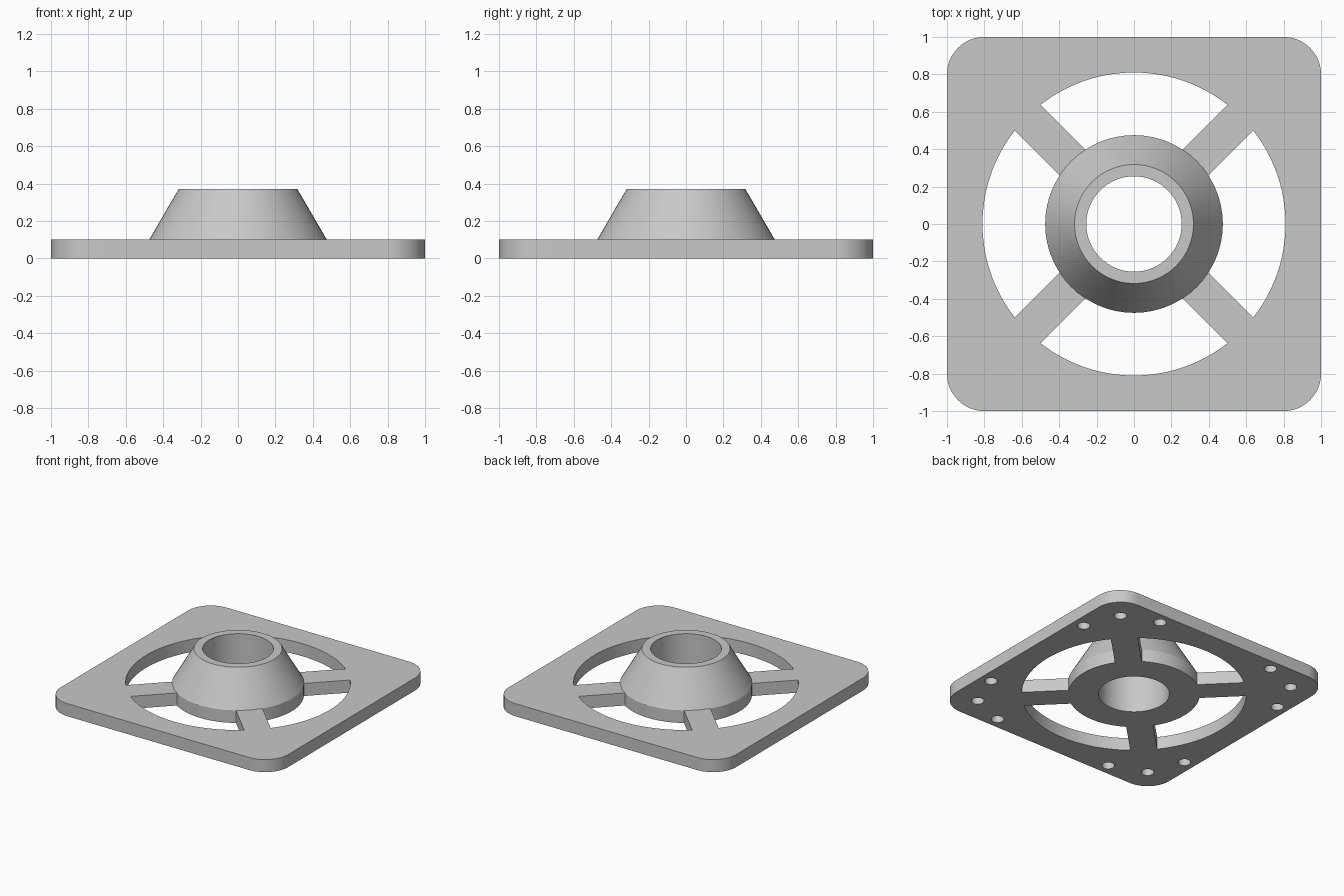
import bpy
import bmesh
from math import pi, sin, cos, asin

THICK, RIM_R, HUB_R, BORE_R = 0.10, 0.81, 0.475, 0.255
SPOKE_HALF = 0.097
SEGMENTS = 64

if "Cube" in bpy.data.objects:
    bpy.data.objects.remove(bpy.data.objects["Cube"], do_unlink=True)

grey = bpy.data.materials.new("matte grey")
grey.use_nodes = True
grey.diffuse_color = (0.58, 0.58, 0.58, 1)
grey.node_tree.nodes["Principled BSDF"].inputs["Base Color"].default_value = grey.diffuse_color


def arc(cx, cy, r, start, end, steps):
    angles = [start + (end - start) * i / steps for i in range(steps + 1)]
    return [(cx + r * cos(a), cy + r * sin(a)) for a in angles]


def prism(bm, outline, z0, z1):
    """Add a closed vertical prism over a flat counter-clockwise outline."""
    low = [bm.verts.new((x, y, z0)) for x, y in outline]
    high = [bm.verts.new((x, y, z1)) for x, y in outline]
    bm.faces.new(low[::-1])
    bm.faces.new(high)
    for i in range(len(outline)):
        j = (i + 1) % len(outline)
        bm.faces.new((low[i], low[j], high[j], high[i]))


def make_object(name, bm):
    mesh = bpy.data.meshes.new(name)
    bm.to_mesh(mesh)
    bm.free()
    mesh.materials.append(grey)
    obj = bpy.data.objects.new(name, mesh)
    bpy.context.collection.objects.link(obj)
    return obj


def smooth(obj):
    bpy.ops.object.select_all(action='DESELECT')
    obj.select_set(True)
    bpy.context.view_layer.objects.active = obj
    bpy.ops.object.shade_smooth_by_angle(angle=pi / 6)


# Square plate with rounded corners
bm = bmesh.new()
outline = []
for k, (sx, sy) in enumerate([(1, 1), (-1, 1), (-1, -1), (1, -1)]):
    outline += arc(0.8 * sx, 0.8 * sy, 0.2, k * pi / 2, (k + 1) * pi / 2, 12)
prism(bm, outline, 0, THICK)
plate = make_object("base_plate", bm)

# Cutters: four windows between the spokes, central bore, blind sockets below
bm = bmesh.new()
outer, inner = (pi / 4 - asin(SPOKE_HALF / r) for r in (RIM_R, HUB_R))
for k in range(4):
    mid = k * pi / 2
    window = arc(0, 0, RIM_R, mid - outer, mid + outer, 24)
    window += arc(0, 0, HUB_R, mid + inner, mid - inner, 12)
    prism(bm, window, -0.1, THICK + 0.1)
prism(bm, arc(0, 0, BORE_R, 0, 2 * pi, SEGMENTS)[:-1], -0.1, THICK + 0.1)
for sx in (-1, 1):
    for sy in (-1, 1):
        for x, y in [(0.52, 0.91), (0.80, 0.80), (0.91, 0.52)]:
            prism(bm, arc(x * sx, y * sy, 0.046, 0, 2 * pi, 24)[:-1], -0.1, 0.07)
cutter = make_object("plate_cutter", bm)
cutter.hide_render = True

cut = plate.modifiers.new("openings", 'BOOLEAN')
cut.operation = 'DIFFERENCE'
cut.solver = 'EXACT'
cut.object = cutter
bpy.context.view_layer.objects.active = plate
bpy.ops.object.modifier_apply(modifier=cut.name)
bpy.data.objects.remove(cutter, do_unlink=True)
smooth(plate)

# Tapered hub collar, turned from a profile and open where it meets the plate
bm = bmesh.new()
profile = [(HUB_R, THICK), (0.318, 0.37), (BORE_R, 0.37), (BORE_R, THICK)]
rings = []
for r, z in profile:
    rings.append([bm.verts.new((x, y, z)) for x, y in arc(0, 0, r, 0, 2 * pi, SEGMENTS)[:-1]])
for a, b in zip(rings, rings[1:]):
    for i in range(SEGMENTS):
        j = (i + 1) % SEGMENTS
        bm.faces.new((a[i], a[j], b[j], b[i]))
smooth(make_object("hub_collar", bm))
